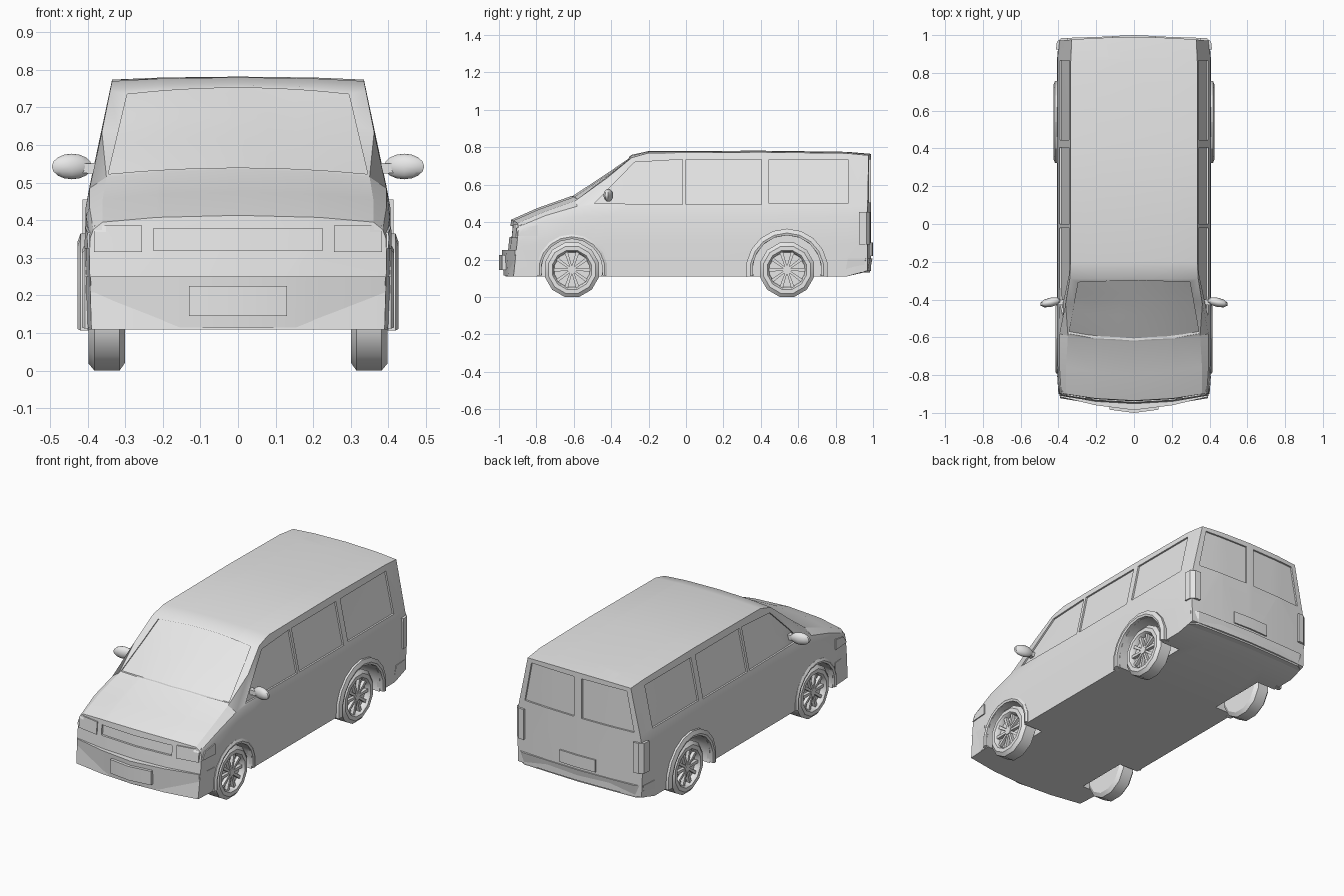
import bpy, bmesh
from math import sin, cos, pi, radians
from mathutils import Vector
from mathutils.bvhtree import BVHTree

if "Cube" in bpy.data.objects:
    bpy.data.objects.remove(bpy.data.objects["Cube"])

grey = bpy.data.materials.new("plain_grey")
grey.use_nodes = True
grey.diffuse_color = (0.8, 0.8, 0.8, 1)
grey.node_tree.nodes["Principled BSDF"].inputs["Base Color"].default_value = (0.8, 0.8, 0.8, 1)


def finish(name, bm, smooth=25):
    bmesh.ops.recalc_face_normals(bm, faces=bm.faces)
    mesh = bpy.data.meshes.new(name)
    bm.to_mesh(mesh)
    bm.free()
    mesh.materials.append(grey)
    ob = bpy.data.objects.new(name, mesh)
    bpy.context.collection.objects.link(ob)
    bpy.ops.object.select_all(action='DESELECT')
    ob.select_set(True)
    bpy.context.view_layer.objects.active = ob
    if smooth:
        bpy.ops.object.shade_smooth_by_angle(angle=radians(smooth))
    return ob


def loft(bm, rings, closed=False, caps=True):
    """Skin a list of closed rings of points."""
    vs = [[bm.verts.new(p) for p in r] for r in rings]
    n = len(vs[0])
    for i in range(len(vs) if closed else len(vs) - 1):
        a, b = vs[i], vs[(i + 1) % len(vs)]
        for k in range(n):
            bm.faces.new((a[k], a[(k + 1) % n], b[(k + 1) % n], b[k]))
    if caps and not closed:
        bm.faces.new(vs[0])
        bm.faces.new(vs[-1])
    return vs


def mirrored(half):
    """Close a half outline (outside to centre) across x = 0."""
    return half + [(-p[0],) + tuple(p[1:]) for p in reversed(half) if abs(p[0]) > 1e-6]


def prism(name, plan, z0, z1, bottom=1.0, smooth=25):
    bm = bmesh.new()
    loft(bm, [[(x * bottom, y * bottom, z0) for x, y in plan], [(x, y, z1) for x, y in plan]])
    return finish(name, bm, smooth)


# Body shell: y, width, shoulder z, belt z, belt width, edge z, edge width, crown
stations = [
    (-.89, .390, .35, .375, .385, .395, .36, .018),
    (-.75, .400, .41, .435, .395, .455, .36, .02),
    (-.58, .402, .43, .485, .395, .515, .35, .02),
    (-.42, .402, .43, .49, .395, .635, .362, .022),
    (-.29, .402, .43, .49, .395, .745, .34, .015),
    (-.20, .402, .43, .49, .395, .770, .335, .01),
    (.40, .402, .43, .49, .395, .774, .335, .008),
    (.86, .402, .43, .49, .395, .768, .335, .008),
    (.97, .395, .43, .49, .388, .757, .33, .008),
]
body_bm = bmesh.new()
rings = []
for y, w, zs, zb, wb, zt, wt, c in stations:
    floor = .14 if y > .9 else .11
    half = [(w, y, floor), (w + .005, y, .28), (w + .004, y, zs), (wb, y, zb),
            (wt, y, zt), (wt * .6, y, zt + c * .7), (0, y, zt + c)]
    rings.append(mirrored(half))
loft(body_bm, rings)
for x in (-.2, 0, .2):
    bmesh.ops.bisect_plane(body_bm, geom=body_bm.verts[:] + body_bm.edges[:] + body_bm.faces[:],
                           plane_co=(x, 0, 0), plane_no=(1, 0, 0), dist=1e-5)
# Bowed nose and tail
for v in body_bm.verts:
    x, y, z = v.co
    bow = max(0, 1 - (x / .4) ** 2)
    if y < -.8:
        v.co.y -= .1 * max(0, .41 - z)
    if y < -.3:
        v.co.y -= .045 * bow * min(1, (-.3 - y) / .28)
    elif y > .9:
        v.co.y += .02 * bow
bmesh.ops.recalc_face_normals(body_bm, faces=body_bm.faces)
surface = BVHTree.FromBMesh(body_bm)
body = finish("body", body_bm, 0)


def patch(bm, axis, side, quad, out, depth, bulge=0, n=8):
    """Solid that follows the body surface; quad is seen along the axis."""
    a, b, c, d = [Vector(q) for q in quad]
    toward = Vector((side, 0, 0)) if axis == 'x' else Vector((0, side, 0))
    layers = ([], [])
    for j in range(n + 1):
        for i in range(n + 1):
            u, t = i / n, j / n
            p = a.lerp(b, u).lerp(d.lerp(c, u), t)
            z = p.y + bulge * (1 - (2 * u - 1) ** 2)
            start = Vector((2 * side, p.x, z)) if axis == 'x' else Vector((p.x, 2 * side, z))
            hit = surface.ray_cast(start, -toward)[0]
            for layer, off in zip(layers, (out, -depth)):
                layer.append(bm.verts.new(hit + toward * off))
    for layer in layers:
        for j in range(n):
            for i in range(n):
                k = j * (n + 1) + i
                bm.faces.new([layer[m] for m in (k, k + 1, k + n + 2, k + n + 1)])
    m = n + 1
    rim = ([i for i in range(n)] + [j * m + n for j in range(n)]
           + [n * m + i for i in range(n, 0, -1)] + [j * m for j in range(n, 0, -1)])
    for k, r in enumerate(rim):
        s = rim[(k + 1) % len(rim)]
        bm.faces.new((layers[0][r], layers[0][s], layers[1][s], layers[1][r]))


def rect(x0, x1, z0, z1):
    return [(x0, z0), (x1, z0), (x1, z1), (x0, z1)]


def flip(quad, s):
    return [(x * s, z) for x, z in quad]


# Recesses: windows, windscreen, grille and wheel wells
cut = bmesh.new()
side_windows = [[(-.49, .5), (-.02, .495), (-.02, .735), (-.275, .72)],
                rect(.0, .405, .495, .735), rect(.445, .865, .5, .735)]
rear_window = [(.025, .505), (.35, .505), (.305, .735), (.025, .735)]
wheels = [("front", -.61, .165, .19), ("rear", .54, .185, .22)]
HUB_Z = .145
for s in (-1, 1):
    for q in side_windows:
        patch(cut, 'x', s, q, .03, .01)
    patch(cut, 'y', 1, flip(rear_window, s), .03, .01)
    for _, wy, r, _ in wheels:
        loft(cut, [[(s * x, wy + r * cos(a * pi / 8), HUB_Z + r * sin(a * pi / 8)) for a in range(16)]
                   for x in (.28, .5)])
patch(cut, 'y', -1, [(-.345, .523), (.345, .523), (.295, .735), (-.295, .735)], .03, .012, .017)
patch(cut, 'y', -1, rect(-.225, .225, .32, .378), .03, .012)
cutter = finish("recess_cutter", cut, 0)
cutter.hide_render = True
mod = body.modifiers.new("recesses", 'BOOLEAN')
mod.operation, mod.solver, mod.object = 'DIFFERENCE', 'EXACT', cutter
bpy.context.view_layer.objects.active = body
bpy.ops.object.modifier_apply(modifier="recesses")
bpy.data.objects.remove(cutter)
bpy.ops.object.select_all(action='DESELECT')
body.select_set(True)
bpy.ops.object.shade_smooth_by_angle(angle=radians(25))

# Bumpers and number plates
prism("front_bumper", mirrored([(.405, -.79), (.392, -.915), (.2, -.96), (0, -.985)]), .115, .25, .99)
prism("rear_bumper", mirrored([(.408, .865), (.4, .96), (.36, .985), (0, .997)]), .13, .205, .985)
prism("front_plate", mirrored([(.13, -.95), (.13, -.983), (0, -1.0)]), .145, .225)
prism("rear_plate", mirrored([(.115, .97), (.115, .995), (0, 1.0)]), .22, .29)

for s, label in ((-1, "right"), (1, "left")):
    # Lamps
    bm = bmesh.new()
    patch(bm, 'y', -1, flip(rect(.255, .383, .315, .386), s), .007, .003, n=4)
    finish(label + "_headlight", bm)
    bm = bmesh.new()
    patch(bm, 'x', s, [(-.9, .325), (-.79, .325), (-.79, .385), (-.87, .368)], .006, .003, n=4)
    finish(label + "_indicator", bm)
    lamp = [(.413, .925), (.408, .965), (.385, .984), (.35, .986), (.35, .925)]
    prism(label + "_tail_lamp", [(s * x, y) for x, y in lamp], .28, .455)

    # Door mirror with its stalk
    bm = bmesh.new()
    bmesh.ops.create_uvsphere(bm, u_segments=10, v_segments=8, radius=1)
    for v in bm.verts:
        v.co = (s * (.442 + .056 * v.co.x), -.415 + .025 * v.co.y - .01 * v.co.x, .543 + .034 * v.co.z)
    finish(label + "_mirror", bm, 40)
    bm = bmesh.new()
    loft(bm, [[(s * x, -.415 + dy, .538 + dz) for dy, dz in ((-h, -h), (h, -h), (h, h), (-h, h))]
              for x, h in ((.365, .015), (.42, .012))])
    finish(label + "_mirror_stalk", bm)

    for end, wy, r_in, r_out in wheels:
        # Wheel arch flare
        lip = .415 if end == "front" else .427
        section = [(.385, r_out), (lip - .008, r_out), (lip, r_in + .012), (lip - .004, r_in), (.385, r_in)]
        bm = bmesh.new()
        arc = [radians(-10 + 20 * k) for k in range(11)]
        loft(bm, [[(s * x, wy + r * cos(a), HUB_Z + r * sin(a)) for x, r in section] for a in arc])
        finish(end + "_" + label + "_arch", bm, 20)

        # Tyre and dished rim
        outline = [(.30, .03), (.30, .128), (.315, .15), (.382, .15), (.398, .13),
                   (.398, .108), (.388, .1), (.368, .096), (.368, .01)]
        bm = bmesh.new()
        loft(bm, [[(s * x, wy + r * cos(a), HUB_Z + r * sin(a))
                   for a in [(k + .5) * pi / 6 for k in range(12)]] for x, r in outline])
        finish(end + "_" + label + "_wheel", bm, 32)

        # Hub and spokes
        bm = bmesh.new()
        loft(bm, [[(s * x, wy + .022 * cos(k * pi / 5), HUB_Z + .022 * sin(k * pi / 5)) for k in range(10)]
                  for x in (.365, .39)])
        for k in range(10):
            a = k * pi / 5
            ring = []
            for r, h in ((.015, .006), (.1, .009)):
                ring.append([(s * x, wy + r * cos(a) - e * sin(a), HUB_Z + r * sin(a) + e * cos(a))
                             for x, e in ((.366, -h), (.366, h), (.386, h), (.386, -h))])
            loft(bm, ring)
        finish(end + "_" + label + "_spokes", bm)
